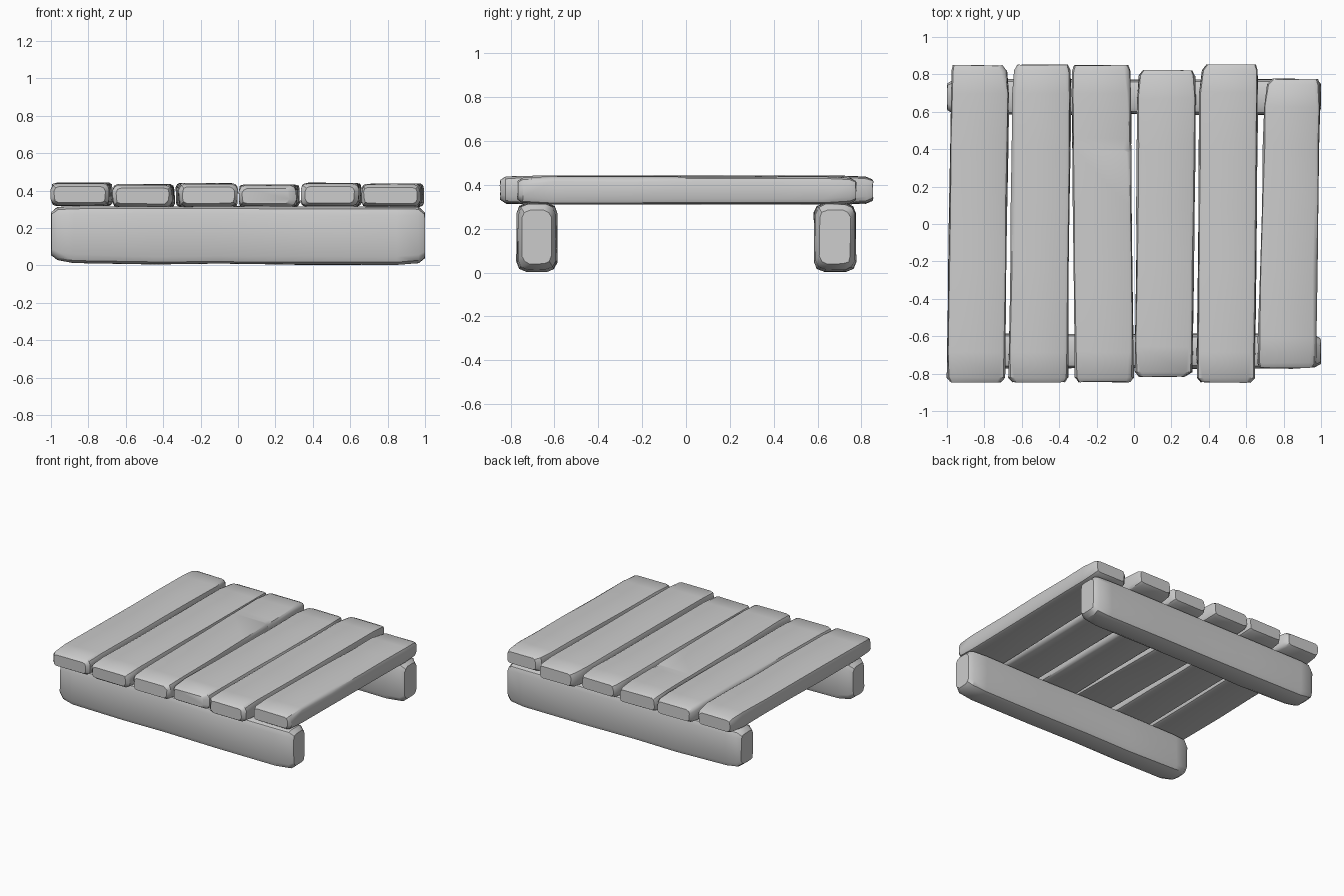
import bpy, bmesh, math, random

if "Cube" in bpy.data.objects:
    bpy.data.objects.remove(bpy.data.objects["Cube"])

random.seed(7)


def section(a0, a1, z0, z1, c, chip=0.0):
    """Rounded rectangle, three points per corner; chip cuts the upper right corner."""
    pts = []
    corners = [(a1, z1, 0, c + chip), (a0, z1, 90, c), (a0, z0, 180, c), (a1, z0, 270, c)]
    for a, z, start, r in corners:
        sa = 1 if a == a1 else -1
        sz = 1 if z == z1 else -1
        for k in range(3):
            t = math.radians(start + 45 * k)
            pts.append((a - sa * r + r * math.cos(t), z - sz * r + r * math.sin(t)))
    return pts


def board(name, stations, along_x=False, wobble=0.003):
    """Loft hand-cut timber through (t, a0, a1, z0, z1, radius[, chip]) stations."""
    bm = bmesh.new()
    rings = []
    for s in stations:
        ring = []
        for a, z in section(*s[1:]):
            a += random.uniform(-wobble, wobble)
            z += random.uniform(-wobble, wobble) * 0.5
            t = s[0] + random.uniform(-wobble, wobble)
            ring.append(bm.verts.new((t, a, z) if along_x else (a, t, z)))
        rings.append(ring)
    for r, q in zip(rings, rings[1:]):
        for i in range(12):
            j = (i + 1) % 12
            bm.faces.new((r[i], r[j], q[j], q[i]))
    bm.faces.new(rings[0])
    bm.faces.new(rings[-1])
    bmesh.ops.recalc_face_normals(bm, faces=bm.faces)
    me = bpy.data.meshes.new(name)
    bm.to_mesh(me)
    bm.free()
    ob = bpy.data.objects.new(name, me)
    bpy.context.collection.objects.link(ob)
    bpy.context.view_layer.objects.active = ob
    ob.select_set(True)
    bpy.ops.object.shade_smooth_by_angle(angle=math.radians(35))
    ob.select_set(False)


# Deck planks: front (y, x0, x1), back (y, x0, x1), z range,
# corner cuts in plan (front left, front right, back left, back right)
planks = [
    ((-0.845, -1.00, -0.69), (0.848, -0.978, -0.668), (0.318, 0.442), (.01, .01, .005, .03)),
    ((-0.845, -0.67, -0.352), (0.85, -0.648, -0.337), (0.310, 0.434), (.012, .01, .02, .008)),
    ((-0.845, -0.315, -0.002), (0.848, -0.333, -0.02), (0.313, 0.440), (.01, .01, .005, .005)),
    ((-0.815, 0.005, 0.312), (0.822, 0.02, 0.332), (0.312, 0.432), (.01, .03, .02, .015)),
    ((-0.847, 0.336, 0.645), (0.852, 0.352, 0.663), (0.314, 0.441), (.015, .015, .03, .006)),
    ((-0.768, 0.66, 0.972), (0.775, 0.70, 0.998), (0.312, 0.437), (.005, .005, .035, .01)),
]
for n, ((yf, f0, f1), (yb, b0, b1), (z0, z1), cut) in enumerate(planks):
    def at(y, l=0.0, r=0.0, dz=0.0, rad=0.024, chip=0.0):
        k = (y - yf) / (yb - yf)
        return (y, f0 + (b0 - f0) * k + l, f1 + (b1 - f1) * k - r,
                z0 + dz, z1 - dz, rad, chip)
    st = [at(yf, cut[0] + .008, cut[1] + .008, .02),
          at(yf + .025, 0, 0, .004, .032),
          at(yf + .16, rad=.022), at(-0.25), at(0.1)]
    if n == 2:  # split in the edge of the third plank
        st += [at(0.385), at(0.40, chip=.022), at(0.455, chip=.004)]
    else:
        st.append(at(0.42))
    st += [at(yb - .15, rad=.022), at(yb - .03, cut[2] * .4, cut[3] * .4, .004, .030),
           at(yb, cut[2] + .006, cut[3] + .006, .018)]
    board(f"deck_plank_{n + 1}", st)

# Two support beams running left to right
for name, y0, y1 in (("front_beam", -0.772, -0.588), ("back_beam", 0.585, 0.775)):
    board(name, [
        (-0.998, y0 + .025, y1 - .025, .055, .285, .035),
        (-0.965, y0 + .005, y1 - .005, .028, .312, .045),
        (-0.88, y0, y1, .014, .316, .045),
        (-0.45, y0, y1, .006, .314, .04),
        (-0.10, y0 + .004, y1 - .004, .010, .316, .04),
        (0.35, y0, y1, .004, .315, .045),
        (0.85, y0, y1, .004, .314, .045),
        (0.965, y0 + .006, y1 - .006, .013, .312, .045),
        (0.998, y0 + .025, y1 - .025, .04, .285, .035),
    ], along_x=True)
